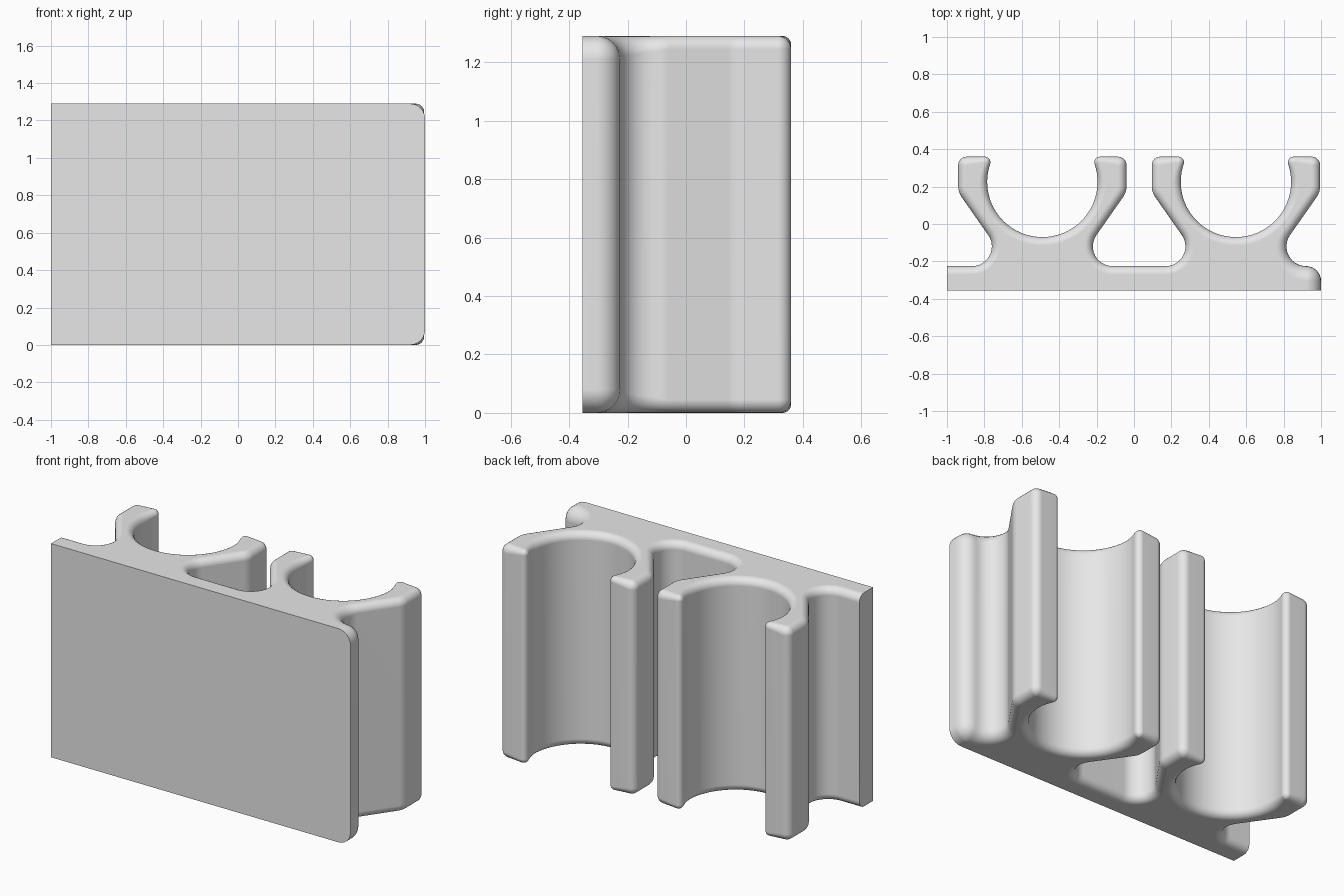
import bpy, bmesh
from math import sin, cos, radians, pi

cube = bpy.data.objects.get("Cube")
if cube:
    bpy.data.objects.remove(cube, do_unlink=True)

HEIGHT = 1.29
FRONT, BASE_TOP, ARM_TOP = -0.355, -0.225, 0.36
ROUND, END_ROUND, LIP = 0.045, 0.08, 0.03
STEPS = 6


def arc(cx, cy, r, a0, a1, n, w0=ROUND, w1=None, hollow=False):
    """Points (x, y, outward normal, rim rounding) along an arc."""
    w1 = w0 if w1 is None else w1
    s = -1 if hollow else 1
    pts = []
    for i in range(n + 1):
        t = i / n
        a = radians(a0 + (a1 - a0) * t)
        c, d = cos(a), sin(a)
        pts.append((cx + r * c, cy + r * d, s * c, s * d, w0 + (w1 - w0) * t))
    return pts


def half_clip(foot_round):
    """Right half of a clip, from the base up and into the cradle."""
    cy, r, tilt = 0.225, 0.295, 18.85
    lip_x = (r + LIP) * cos(radians(tilt))
    pts = arc(0.375, -0.12, 0.105, 270, 145, 12, foot_round, ROUND, True)
    pts += arc(0.35, 0.2015, 0.1, -35, 0, 4)
    pts += arc(0.405, ARM_TOP - 0.045, 0.045, 0, 90, 6)
    pts += arc(lip_x, ARM_TOP - LIP, LIP, 90, 180 + tilt, 6, LIP)
    pts += arc(0, cy, r, tilt, 0, 4, LIP, ROUND, True)[1:]
    pts += arc(0, cy, r, 0, -90, 16, hollow=True)[1:]
    return pts


def clip(cx, foot_round=ROUND):
    right = half_clip(foot_round)
    left = [(-x, y, -nx, ny, w) for x, y, nx, ny, w in reversed(half_clip(ROUND)[:-1])]
    return [(x + cx, y, nx, ny, w) for x, y, nx, ny, w in right + left]


# Counterclockwise outline: base, rounded end, two clips, cut end
outline = [(-1, FRONT, 0, -1, 0), (1, FRONT, 1, 0, END_ROUND)]
outline += arc(1 - END_ROUND, BASE_TOP - END_ROUND, END_ROUND, 0, 90, 8, END_ROUND)
outline += clip(0.545, END_ROUND)
outline += clip(-0.49)
outline += [(-1, BASE_TOP, 0, 1, ROUND)]

# Loft the outline, rolling both rims inward
bm = bmesh.new()
rings = []
for top in (False, True):
    order = range(STEPS + 1) if top else range(STEPS, -1, -1)
    for k in order:
        t = k / STEPS * pi / 2
        ring = []
        for x, y, nx, ny, w in outline:
            inset, drop = w * (1 - cos(t)), w * (1 - sin(t))
            z = HEIGHT - drop if top else drop
            ring.append(bm.verts.new((x - nx * inset, y - ny * inset, z)))
        rings.append(ring)
count = len(outline)
for lower, upper in zip(rings, rings[1:]):
    for i in range(count):
        j = (i + 1) % count
        bm.faces.new((lower[i], lower[j], upper[j], upper[i]))
bm.faces.new(list(reversed(rings[0])))
bm.faces.new(rings[-1])
bmesh.ops.remove_doubles(bm, verts=bm.verts, dist=0.00005)
bmesh.ops.recalc_face_normals(bm, faces=bm.faces)

mesh = bpy.data.meshes.new("double_clip_holder")
bm.to_mesh(mesh)
bm.free()
holder = bpy.data.objects.new("double_clip_holder", mesh)
bpy.context.collection.objects.link(holder)

# Plain grey plastic
grey = bpy.data.materials.new("light_grey")
grey.use_nodes = True
colour = (0.8, 0.8, 0.8, 1)
grey.diffuse_color = colour
grey.node_tree.nodes["Principled BSDF"].inputs["Base Color"].default_value = colour
mesh.materials.append(grey)

bpy.ops.object.select_all(action='DESELECT')
holder.select_set(True)
bpy.context.view_layer.objects.active = holder
bpy.ops.object.shade_smooth_by_angle(angle=radians(35))
normals = holder.modifiers.new("even_shading", 'WEIGHTED_NORMAL')
normals.keep_sharp = True
